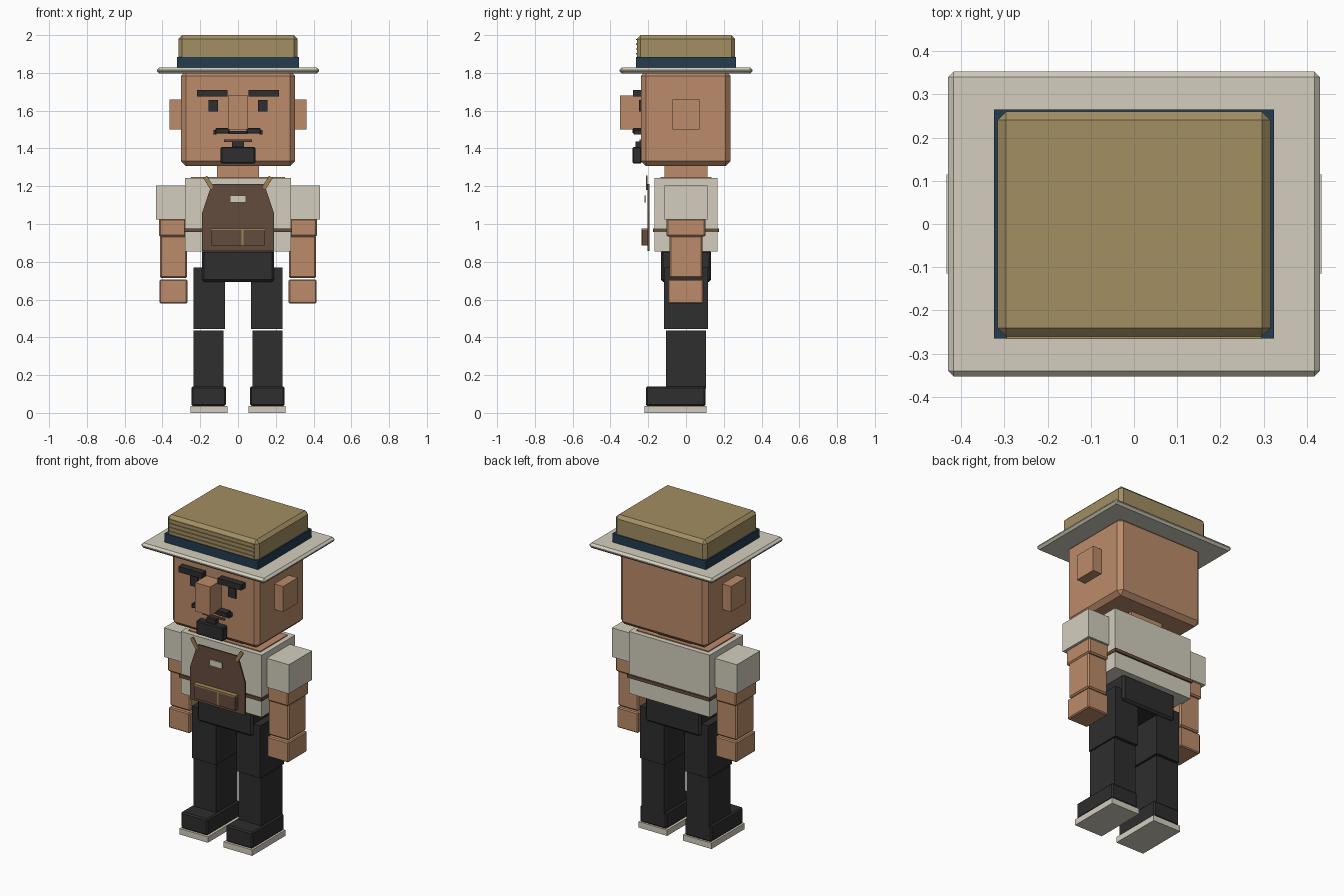
import bpy
import bmesh
from mathutils import Matrix

if "Cube" in bpy.data.objects:
    bpy.data.objects.remove(bpy.data.objects["Cube"])


def material(name, rgb):
    linear = [((c / 255 + 0.055) / 1.055) ** 2.4 for c in rgb] + [1.0]
    m = bpy.data.materials.new(name)
    m.use_nodes = True
    m.diffuse_color = linear
    m.node_tree.nodes["Principled BSDF"].inputs["Base Color"].default_value = linear
    return m


skin = material("skin", (187, 139, 106))
cream = material("cream", (211, 206, 190))
straw = material("straw", (162, 142, 98))
navy = material("navy", (36, 60, 80))
leather = material("brown leather", (100, 76, 61))
black = material("soft black", (46, 46, 47))
lip = material("lip brown", (110, 70, 52))
tan = material("tan trim", (158, 132, 84))


def finish(name, bm, mat, bevel=0.0):
    mesh = bpy.data.meshes.new(name)
    bmesh.ops.recalc_face_normals(bm, faces=bm.faces)
    bm.to_mesh(mesh)
    bm.free()
    mesh.materials.append(mat)
    obj = bpy.data.objects.new(name, mesh)
    bpy.context.collection.objects.link(obj)
    if bevel:
        mod = obj.modifiers.new("edge_chamfer", 'BEVEL')
        mod.width = bevel
        mod.segments = 1
    return obj


def box(name, mat, x, y, z, bevel=0.0, tilt=0.0):
    """Box from (min, max) ranges, optionally turned about the y axis."""
    bm = bmesh.new()
    size = [r[1] - r[0] for r in (x, y, z)]
    centre = [(r[1] + r[0]) / 2 for r in (x, y, z)]
    mat4 = (Matrix.Translation(centre) @ Matrix.Rotation(tilt, 4, 'Y')
            @ Matrix.Diagonal(size + [1.0]))
    bmesh.ops.create_cube(bm, size=1.0, matrix=mat4)
    return finish(name, bm, mat, bevel)


def mid(name, mat, half, y, z, bevel=0.0):
    return box(name, mat, (-half, half), y, z, bevel)


def pair(name, mat, x, y, z, bevel=0.0, tilt=0.0):
    box("left_" + name, mat, x, y, z, bevel, tilt)
    box("right_" + name, mat, (-x[1], -x[0]), y, z, bevel, -tilt)


# Legs and shoes
pair("sole", cream, (0.055, 0.252), (-0.22, 0.108), (0, 0.037))
pair("shoe", black, (0.063, 0.247), (-0.213, 0.104), (0.037, 0.14), 0.008)
pair("shin", black, (0.077, 0.235), (-0.107, 0.107), (0.13, 0.437))
pair("thigh", black, (0.07, 0.236), (-0.117, 0.117), (0.443, 0.77))
mid("pelvis", black, 0.191, (-0.133, 0.133), (0.693, 0.862), 0.012)

# Torso, collar and belt
mid("shirt", cream, 0.28, (-0.166, 0.166), (0.855, 1.243))
mid("neckline", skin, 0.25, (-0.135, 0.135), (1.24, 1.249))
mid("neck", skin, 0.112, (-0.113, 0.113), (1.24, 1.32))
mid("apron_tie", leather, 0.285, (-0.176, 0.176), (0.957, 0.977))

# Arms
pair("sleeve", cream, (0.27, 0.433), (-0.115, 0.115), (1.023, 1.205))
pair("upper_arm", skin, (0.275, 0.418), (-0.103, 0.103), (0.933, 1.03), 0.008)
pair("forearm", skin, (0.27, 0.412), (-0.088, 0.088), (0.713, 0.94), 0.008)
pair("hand", skin, (0.268, 0.415), (-0.096, 0.092), (0.578, 0.706), 0.006)

# Apron bib cut from a symmetrical outline
outline = [(0.19, 0.857), (0.19, 1.06), (0.15, 1.18), (0.135, 1.213)]
bm = bmesh.new()
ring = outline + [(-px, pz) for px, pz in reversed(outline)]
bib = bm.faces.new([bm.verts.new((px, -0.203, pz)) for px, pz in ring])
back = bmesh.ops.extrude_face_region(bm, geom=[bib])
bmesh.ops.translate(bm, vec=(0, 0.01, 0),
                    verts=[v for v in back["geom"] if isinstance(v, bmesh.types.BMVert)])
finish("apron", bm, leather)

# Apron details
pair("apron_strap", tan, (0.143, 0.166), (-0.212, -0.203), (1.18, 1.255), tilt=0.55)
mid("name_plate", cream, 0.042, (-0.22, -0.211), (1.113, 1.151))
mid("apron_pocket", leather, 0.143, (-0.232, -0.205), (0.885, 0.972))
mid("pocket_trim", tan, 0.146, (-0.235, -0.205), (0.967, 0.977))
box("pocket_divider", tan, (0.019, 0.028), (-0.235, -0.228), (0.885, 0.97))

# Head, ears and nose
mid("head", skin, 0.302, (-0.238, 0.236), (1.307, 1.81), 0.026)
pair("ear", skin, (0.295, 0.363), (-0.072, 0.072), (1.5, 1.66))
mid("nose", skin, 0.052, (-0.35, -0.23), (1.5, 1.68))

# Face
pair("eyebrow", black, (0.055, 0.217), (-0.28, -0.235), (1.675, 1.71))
pair("eye", black, (0.105, 0.157), (-0.249, -0.235), (1.595, 1.656))
pair("moustache", black, (0.045, 0.12), (-0.283, -0.235), (1.478, 1.507), 0.004)
pair("moustache_tip", black, (0.115, 0.13), (-0.275, -0.235), (1.475, 1.497))
mid("moustache_bridge", black, 0.05, (-0.272, -0.235), (1.477, 1.492))
mid("mouth", lip, 0.075, (-0.246, -0.235), (1.435, 1.447))
mid("chin_tuft", black, 0.032, (-0.268, -0.235), (1.4, 1.436))
mid("goatee", black, 0.092, (-0.283, -0.235), (1.32, 1.408), 0.006)

# Hat
mid("hat_brim", cream, 0.43, (-0.353, 0.353), (1.796, 1.828), 0.013)
mid("hat_band", navy, 0.324, (-0.265, 0.265), (1.828, 1.883))
mid("hat_crown", straw, 0.316, (-0.26, 0.26), (1.828, 2.0), 0.02)
for i in range(4):
    base = 1.898 + 0.025 * i
    mid(f"straw_ridge_{i + 1}", straw, 0.295, (-0.266, -0.258), (base, base + 0.007))
